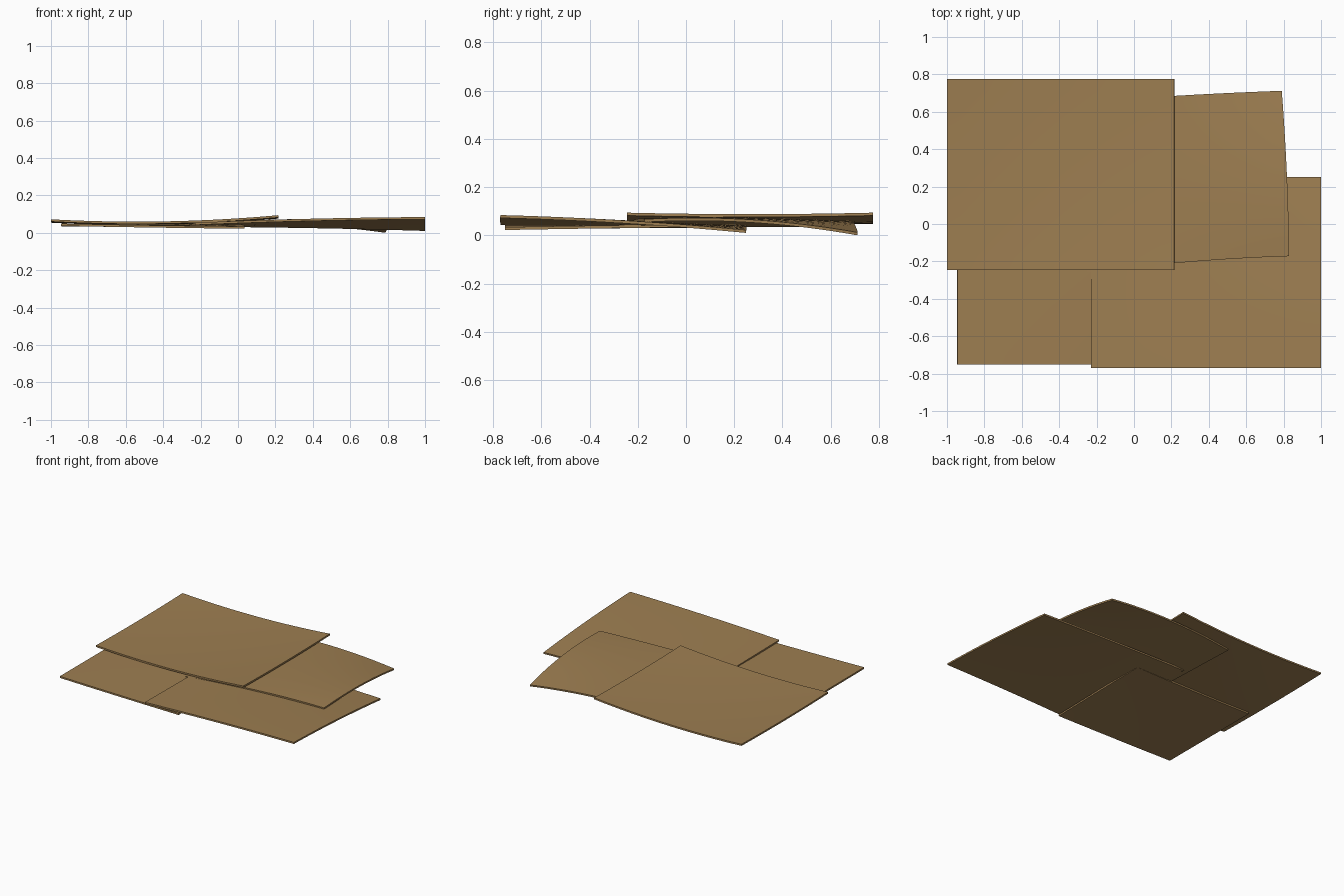
import bpy, bmesh, math

if "Cube" in bpy.data.objects:
    bpy.data.objects.remove(bpy.data.objects["Cube"])

# one flat colour for all sheets
mat = bpy.data.materials.new("cardboard brown")
mat.diffuse_color = (0.34, 0.21, 0.083, 1)
mat.use_nodes = True
mat.node_tree.nodes["Principled BSDF"].inputs["Base Color"].default_value = mat.diffuse_color
THICK = 0.012
N = 16


def quad3(p, t):
    """Quadratic through three values at t = 0, 0.5, 1."""
    a, b, c = p
    return a * (2*t - 1) * (t - 1) + b * 4*t * (1 - t) + c * t * (2*t - 1)


def sheet(name, xs, ys, zs):
    """Bent sheet from 3x3 grids (rows front to back, columns left to right)."""
    def surf(g, u, v):
        return quad3([quad3(row, u) for row in g], v)
    bm = bmesh.new()
    grid = [[bm.verts.new([surf(g, i / N, j / N) for g in (xs, ys, zs)])
             for i in range(N + 1)] for j in range(N + 1)]
    for j in range(N):
        for i in range(N):
            bm.faces.new((grid[j][i], grid[j][i+1], grid[j+1][i+1], grid[j+1][i]))
    me = bpy.data.meshes.new(name)
    bm.to_mesh(me)
    bm.free()
    ob = bpy.data.objects.new(name, me)
    bpy.context.collection.objects.link(ob)
    me.materials.append(mat)
    # thickness goes downward from the top surface
    so = ob.modifiers.new("thickness", 'SOLIDIFY')
    so.thickness = THICK
    so.offset = -1
    bpy.ops.object.select_all(action='DESELECT')
    bpy.context.view_layer.objects.active = ob
    ob.select_set(True)
    bpy.ops.object.modifier_apply(modifier=so.name)
    bpy.ops.object.shade_smooth_by_angle(angle=math.radians(30))
    return ob


def rect(x0, x1, y0, y1):
    xs = [[x0, (x0 + x1) / 2, x1]] * 3
    ys = [[y] * 3 for y in (y0, (y0 + y1) / 2, y1)]
    return xs, ys


# top sheet, back left
sheet("back_left_sheet", *rect(-1, 0.215, -0.245, 0.775),
      [[0.072, 0.061, 0.094], [0.066, 0.055, 0.088], [0.072, 0.061, 0.094]])

# front right sheet, drooping at the back
sheet("front_right_sheet", *rect(-0.23, 1, -0.77, 0.25),
      [[0.054, 0.075, 0.084], [0.049, 0.061, 0.062], [0.044, 0.037, 0.022]])

# small sheet, front left, lowest in the stack
sheet("front_left_sheet", *rect(-0.945, 0.035, -0.75, 0.08),
      [[0.049, 0.040, 0.034], [0.048, 0.042, 0.041], [0.047, 0.043, 0.046]])

# slightly turned sheet, back right, corner touching the ground
sheet("back_right_sheet",
      [[-0.25, 0.29, 0.83], [-0.268, 0.27, 0.817], [-0.286, 0.25, 0.79]],
      [[-0.26, -0.203, -0.172], [0.195, 0.243, 0.272], [0.65, 0.687, 0.712]],
      [[0.046, 0.068, 0.067], [0.047, 0.072, 0.065], [0.046, 0.058, 0.012]])
